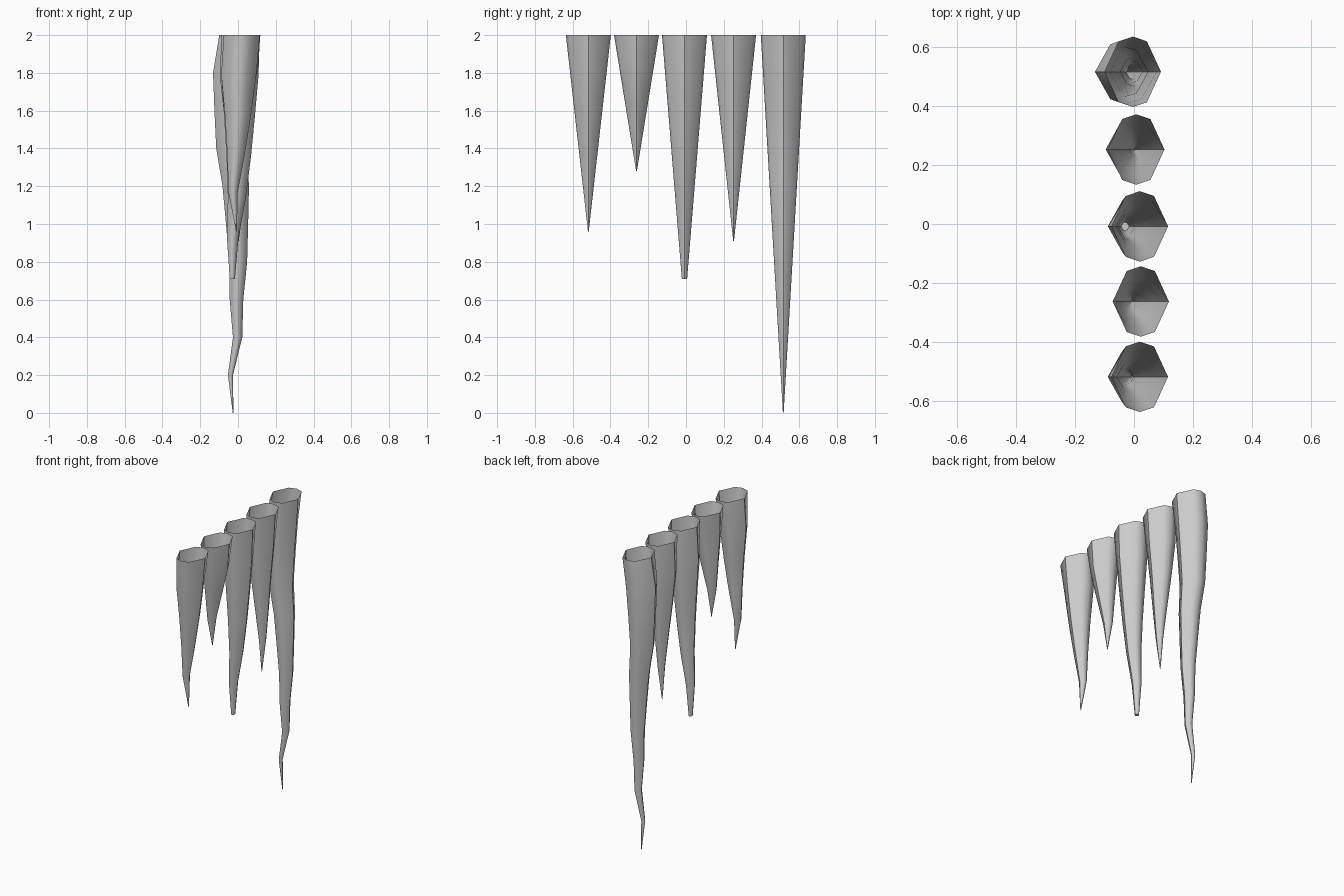
import bpy, bmesh, math

if "Cube" in bpy.data.objects:
    bpy.data.objects.remove(bpy.data.objects["Cube"])

TOP = 2.0
RADIUS = 0.119
# pointed octagonal cross-section
ANGLES = [math.radians(a) for a in (0, 60, 90, 120, 180, 240, 270, 300)]

# y position, tip height, tip radius, x of the centre line from top ring to tip
ICICLES = [
    (-0.517, 0.96, 0.002, [0.020, 0.004, 0.000, -0.010, -0.026, -0.008]),
    (-0.262, 1.28, 0.002, [0.023, 0.018, 0.004, -0.012, -0.008]),
    (-0.008, 0.71, 0.014, [0.020, 0.010, 0.008, 0.004, -0.006, -0.028, -0.030]),
    (0.252, 0.91, 0.002, [0.008, -0.003, -0.002, 0.004, 0.008, 0.002]),
    (0.515, 0.0, 0.002, [-0.004, -0.028, -0.032, -0.034, -0.012, -0.005,
                         0.001, -0.008, -0.002, -0.040, -0.026]),
]


def icicle(name, y, tip_z, tip_r, centres):
    bm = bmesh.new()
    rings = []
    last = len(centres) - 1
    for i, cx in enumerate(centres):
        t = i / last
        r = RADIUS + (tip_r - RADIUS) * t
        rx = r * (0.8 if i == 0 else 0.97)   # rim is pinched
        z = TOP + (tip_z - TOP) * t
        rings.append([bm.verts.new((cx + rx * math.cos(a), y + r * math.sin(a), z))
                      for a in ANGLES])
    n = len(ANGLES)
    for upper, lower in zip(rings, rings[1:]):
        for k in range(n):
            j = (k + 1) % n
            bm.faces.new((upper[k], lower[k], lower[j], upper[j]))
    # closed tip, open top
    bm.faces.new(rings[-1][::-1])
    mesh = bpy.data.meshes.new(name)
    bm.to_mesh(mesh)
    bm.free()
    ob = bpy.data.objects.new(name, mesh)
    bpy.context.collection.objects.link(ob)
    bpy.ops.object.select_all(action='DESELECT')
    ob.select_set(True)
    bpy.context.view_layer.objects.active = ob
    bpy.ops.object.shade_smooth_by_angle(angle=math.radians(50))


# row of hanging icicles
for number, data in enumerate(ICICLES, 1):
    icicle(f"icicle_{number}", *data)
